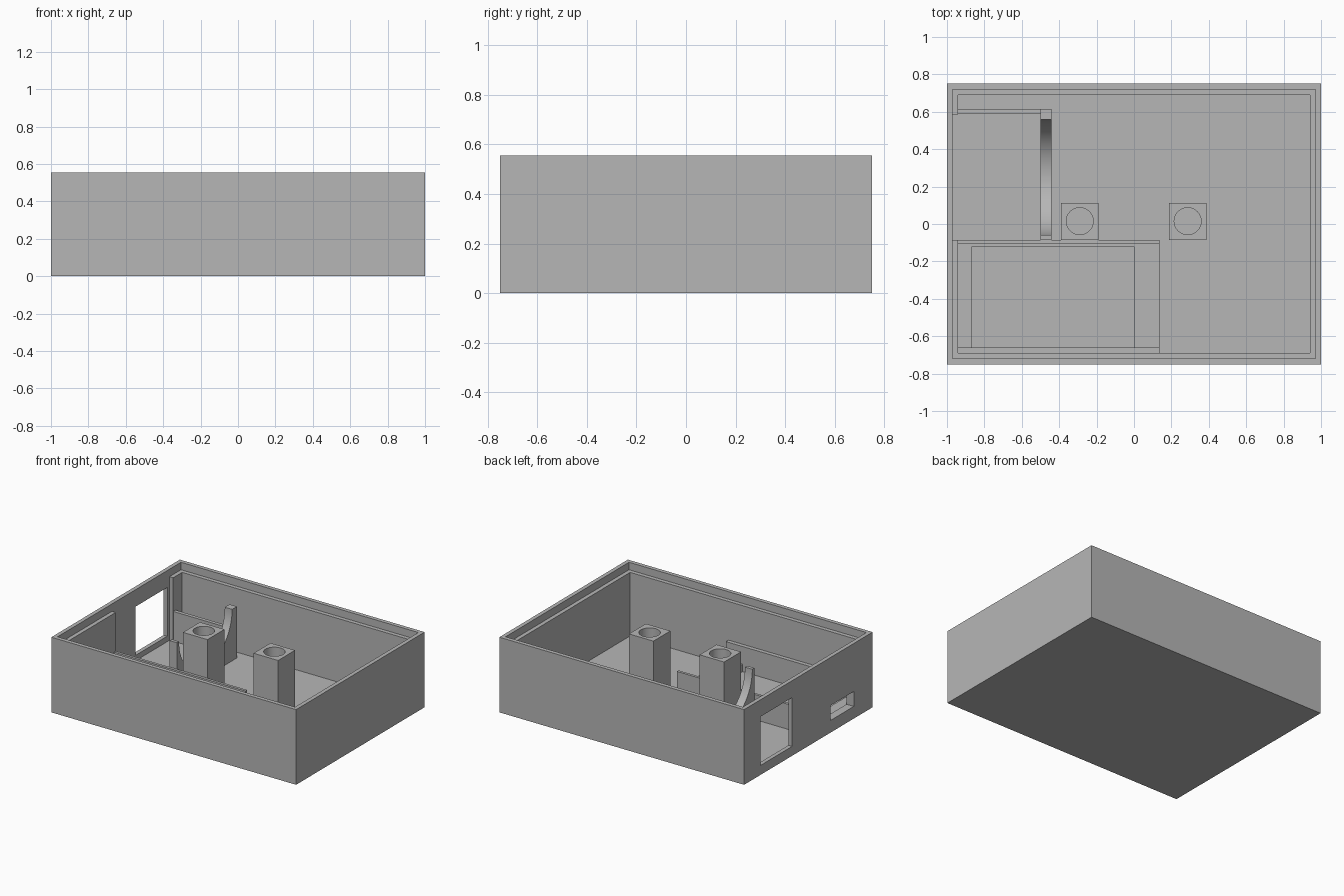
import bpy, bmesh, math
from mathutils import Vector

if "Cube" in bpy.data.objects:
    bpy.data.objects.remove(bpy.data.objects["Cube"], do_unlink=True)

grey = bpy.data.materials.new("plain grey")
grey.use_nodes = True
grey.diffuse_color = (0.47, 0.47, 0.47, 1)
grey.node_tree.nodes["Principled BSDF"].inputs["Base Color"].default_value = grey.diffuse_color

FLOOR, LEDGE, TOP = 0.03, 0.5, 0.555


def prism(name, points, direction):
    """Extrude a flat outline of 3D points along a direction."""
    bm = bmesh.new()
    face = bm.faces.new([bm.verts.new(p) for p in points])
    new = bmesh.ops.extrude_face_region(bm, geom=[face])["geom"]
    bmesh.ops.translate(bm, vec=Vector(direction),
                        verts=[g for g in new if isinstance(g, bmesh.types.BMVert)])
    bmesh.ops.recalc_face_normals(bm, faces=bm.faces)
    mesh = bpy.data.meshes.new(name)
    bm.to_mesh(mesh)
    bm.free()
    mesh.materials.append(grey)
    obj = bpy.data.objects.new(name, mesh)
    bpy.context.collection.objects.link(obj)
    return obj


def box(name, x, y, z):
    corners = [(x[0], y[0]), (x[1], y[0]), (x[1], y[1]), (x[0], y[1])]
    return prism(name, [(a, b, z[0]) for a, b in corners], (0, 0, z[1] - z[0]))


def activate(obj):
    bpy.ops.object.select_all(action="DESELECT")
    obj.select_set(True)
    bpy.context.view_layer.objects.active = obj


def cut(obj, cutter):
    mod = obj.modifiers.new("cut", "BOOLEAN")
    mod.operation, mod.solver, mod.object = "DIFFERENCE", "EXACT", cutter
    activate(obj)
    bpy.ops.object.modifier_apply(modifier=mod.name)
    bpy.data.objects.remove(cutter, do_unlink=True)


def smooth(obj):
    activate(obj)
    bpy.ops.object.shade_smooth_by_angle(angle=math.radians(30))


# Case: cavity with a thinned stretch of side wall, rim step, two openings
case = box("case", (-1, 1), (-0.75, 0.75), (0, TOP))
outline = [(-0.94, -0.69), (0.94, -0.69), (0.94, 0.69), (-0.94, 0.69),
           (-0.94, 0.585), (-0.97, 0.585), (-0.97, -0.085), (-0.94, -0.085)]
cut(case, prism("cavity", [(x, y, FLOOR) for x, y in outline], (0, 0, 1)))
cut(case, box("rim_step", (-0.97, 0.97), (-0.72, 0.72), (LEDGE, 1)))
cut(case, box("square_window", (-1.1, -0.95), (0.19, 0.56), (0.07, 0.43)))
cut(case, box("port_slot", (-1.1, -0.92), (-0.53, -0.26), (0.09, 0.2)))

# Two hollow posts
for name, x in (("right_post", -0.29), ("left_post", 0.287)):
    post = box(name, (x - 0.1, x + 0.1), (-0.085, 0.113), (FLOOR, LEDGE))
    ring = [(x + 0.072 * math.cos(a), 0.015 + 0.072 * math.sin(a), FLOOR + 0.02)
            for a in (math.tau * i / 48 for i in range(48))]
    cut(post, prism("post_hole", ring, (0, 0, 1)))
    smooth(post)

# Board tray with a pocket and a rail along each long side
bay = (-0.94, 0.135)
tray = box("board_tray", bay, (-0.69, -0.085), (FLOOR, 0.085))
cut(tray, box("tray_pocket", (-0.865, 0), (-0.66, -0.12), (0, 0.2)))
box("front_rail", bay, (-0.69, -0.66), (0.085, 0.215))
box("back_rail", bay, (-0.105, -0.085), (0.085, 0.215))

# Low partition beside the window
box("partition", (-0.94, -0.5), (0.588, 0.615), (FLOOR, 0.25))

# Cradle with a half-round trough
rim = 0.41
arc = [(0.25 + 0.31 * math.cos(a), rim - 0.31 * math.sin(a))
       for a in (math.pi * i / 40 for i in range(41))]
profile = [(-0.085, rim), (-0.085, FLOOR), (0.615, FLOOR), (0.615, rim)] + arc
cradle = prism("cradle", [(-0.5, y, z) for y, z in profile], (0.06, 0, 0))
smooth(cradle)
